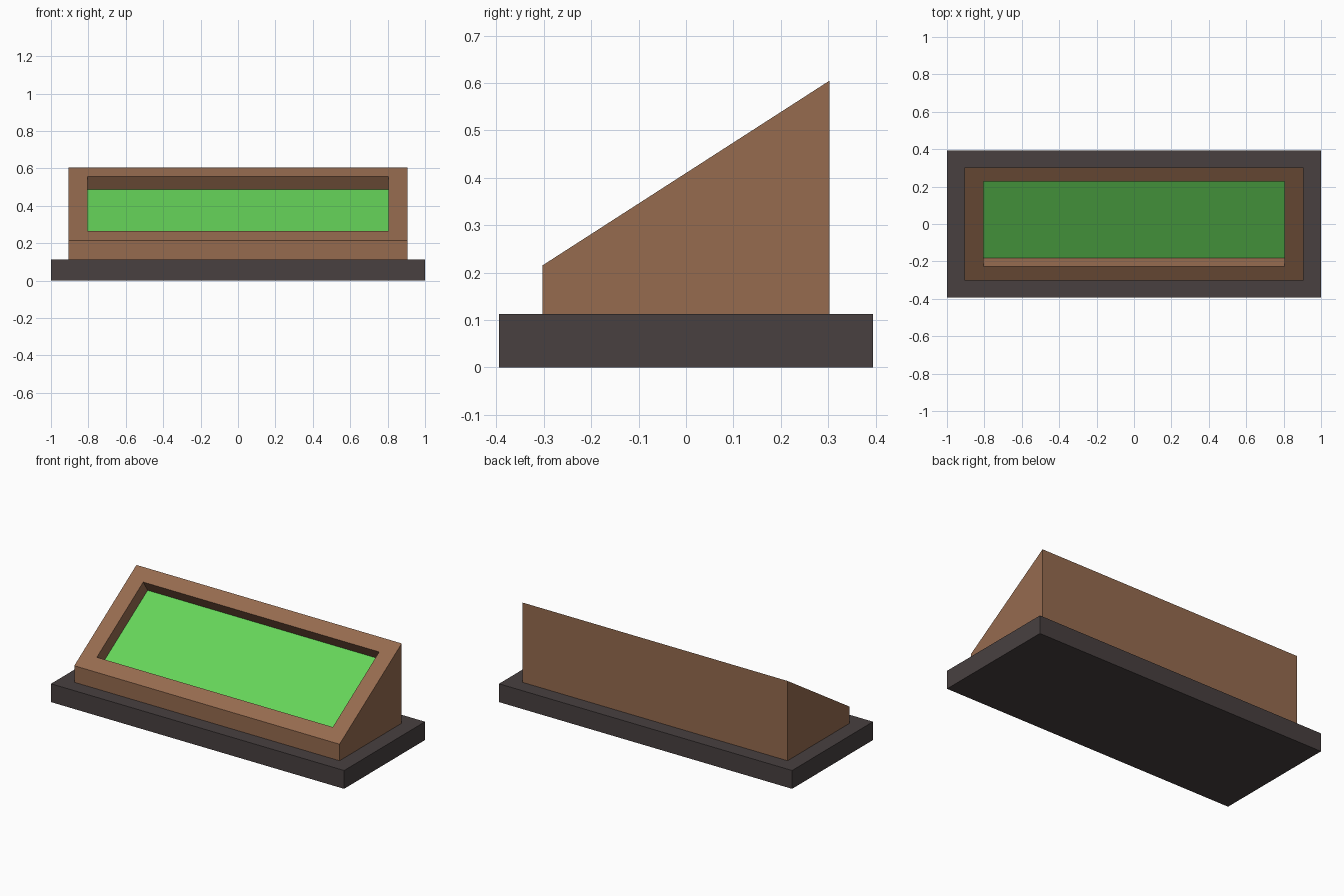
import bpy, bmesh
from mathutils import Vector

if "Cube" in bpy.data.objects:
    bpy.data.objects.remove(bpy.data.objects["Cube"])


def material(name, rgb):
    m = bpy.data.materials.new(name)
    m.diffuse_color = (*rgb, 1)
    m.use_nodes = True
    m.node_tree.nodes["Principled BSDF"].inputs["Base Color"].default_value = m.diffuse_color
    return m


def prism(bm, profile, half_x):
    """Extrude a (y, z) profile across x."""
    side = bm.faces.new([bm.verts.new((-half_x, y, z)) for y, z in profile])
    ext = bmesh.ops.extrude_face_region(bm, geom=[side])
    bmesh.ops.translate(bm, vec=(2 * half_x, 0, 0),
                        verts=[g for g in ext["geom"] if isinstance(g, bmesh.types.BMVert)])
    bmesh.ops.recalc_face_normals(bm, faces=bm.faces[:])


def finish(bm, name, mats):
    me = bpy.data.meshes.new(name)
    bm.to_mesh(me)
    bm.free()
    for m in mats:
        me.materials.append(m)
    ob = bpy.data.objects.new(name, me)
    bpy.context.collection.objects.link(ob)


dark = material("dark grey", (0.065, 0.051, 0.051))
wood = material("brown wood", (0.305, 0.147, 0.078))
green = material("green panel", (0.130, 0.658, 0.100))

BASE_TOP = 0.113

# Base slab
bm = bmesh.new()
prism(bm, [(-0.394, 0), (0.394, 0), (0.394, BASE_TOP), (-0.394, BASE_TOP)], 1.0)
finish(bm, "base", [dark])

# Sloped wooden case with a recessed green panel
bm = bmesh.new()
prism(bm, [(-0.303, BASE_TOP), (0.303, BASE_TOP), (0.303, 0.605), (-0.303, 0.215)], 0.905)
bm.normal_update()
slope = next(f for f in bm.faces if 0.1 < f.normal.z < 0.95)
normal = slope.normal.copy()
centre = slope.calc_center_median()

# Rim: zero-width inset, then scaled to the opening size
bmesh.ops.inset_region(bm, faces=[slope], thickness=0.02)
for v in slope.verts:
    v.co.x = 0.805 if v.co.x > 0 else -0.805
    v.co.y = 0.226 if v.co.y > 0 else -0.226
    v.co.z = centre.z + v.co.y * (0.39 / 0.606)

# Recess: push the panel in at right angles to the slope
ext = bmesh.ops.extrude_discrete_faces(bm, faces=[slope])
panel = ext["faces"][0]
bmesh.ops.translate(bm, vec=normal * -0.08, verts=panel.verts[:])
panel.material_index = 1
finish(bm, "sloped_case", [wood, green])
